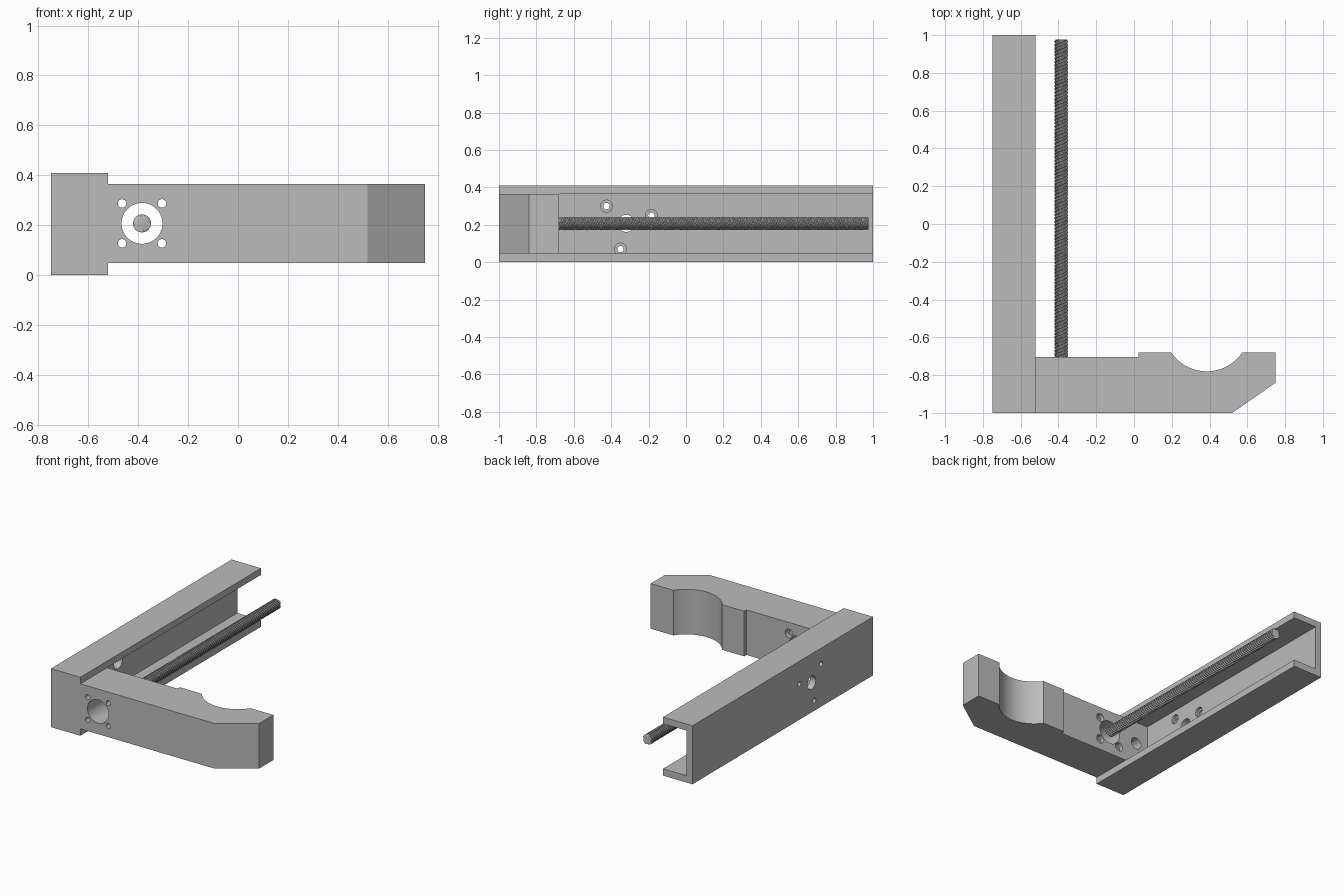
import bpy, bmesh
from math import sin, cos, pi, radians, asin
from mathutils import Vector

cube = bpy.data.objects.get("Cube")
if cube:
    bpy.data.objects.remove(cube, do_unlink=True)

grey = bpy.data.materials.new("plain grey")
grey.use_nodes = True
colour = (0.5, 0.5, 0.5, 1)
grey.diffuse_color = colour
grey.node_tree.nodes["Principled BSDF"].inputs["Base Color"].default_value = colour


def finish(name, bm):
    bmesh.ops.recalc_face_normals(bm, faces=bm.faces)
    mesh = bpy.data.meshes.new(name)
    bm.to_mesh(mesh)
    bm.free()
    mesh.materials.append(grey)
    obj = bpy.data.objects.new(name, mesh)
    bpy.context.collection.objects.link(obj)
    return obj


def select(obj):
    bpy.ops.object.select_all(action="DESELECT")
    obj.select_set(True)
    bpy.context.view_layer.objects.active = obj


def extrude(name, points, direction):
    """Closed outline pushed along a direction."""
    bm = bmesh.new()
    face = bm.faces.new([bm.verts.new(p) for p in points])
    moved = bmesh.ops.extrude_face_region(bm, geom=[face], use_keep_orig=True)
    verts = [g for g in moved["geom"] if isinstance(g, bmesh.types.BMVert)]
    bmesh.ops.translate(bm, verts=verts, vec=direction)
    return finish(name, bm)


def skin(name, rings):
    """Closed solid through a list of rings of equal length."""
    bm = bmesh.new()
    rows = [[bm.verts.new(p) for p in ring] for ring in rings]
    n = len(rows[0])
    for a, b in zip(rows, rows[1:]):
        for i in range(n):
            j = (i + 1) % n
            bm.faces.new((a[i], a[j], b[j], b[i]))
    bm.faces.new(rows[0])
    bm.faces.new(rows[-1])
    return finish(name, bm)


def drill(target, centre, axis, profile, sides=40):
    """Cut a stepped round hole; profile lists (distance along axis, radius)."""
    axis = Vector(axis)
    u = Vector((0, 0, 1))
    v = axis.cross(u)
    angles = [2 * pi * i / sides for i in range(sides)]
    cutter = skin("hole_cutter", [
        [Vector(centre) + axis * d + (u * cos(a) + v * sin(a)) * r for a in angles]
        for d, r in profile])
    cutter.hide_render = True
    mod = target.modifiers.new("hole", "BOOLEAN")
    mod.operation, mod.solver, mod.object = "DIFFERENCE", "EXACT", cutter
    select(target)
    bpy.ops.object.modifier_apply(modifier=mod.name)
    bpy.data.objects.remove(cutter, do_unlink=True)


# Channel rail, open toward +x
LEFT, LIP, WEB = -0.75, -0.522, -0.705
LOW, HIGH, TOP = 0.048, 0.364, 0.41
outline = [(LEFT, 0), (LIP, 0), (LIP, LOW), (WEB, LOW),
           (WEB, HIGH), (LIP, HIGH), (LIP, TOP), (LEFT, TOP)]
rail = extrude("channel_rail", [(x, -1, z) for x, z in outline], (0, 2, 0))

# Mounting holes in the web: plain centre hole and three counterbored ones
drill(rail, (WEB, -0.32, 0.208), (-1, 0, 0), [(-0.05, 0.046), (0.1, 0.046)])
for y, z in [(-0.425, 0.3), (-0.185, 0.25), (-0.35, 0.07)]:
    bore = 0.032 if z > 0.1 else 0.0215
    drill(rail, (WEB, y, z), (-1, 0, 0),
          [(-0.01, 0.032), (0.02, 0.032), (0.02, 0.017), (0.1, 0.017)])

# Arm with a rounded saddle, its root plugged into the rail
saddle_x, saddle_y, radius, edge = 0.385, -0.553, 0.227, -0.68
half = asin(0.188 / radius)
steps = 32
arc = [(saddle_x + radius * sin(a), saddle_y - radius * cos(a))
       for a in (half - 2 * half * i / steps for i in range(steps + 1))]
outline = [(WEB, -1), (0.52, -1), (0.75, -0.84), (0.75, edge)] + arc + [
    (0.025, edge), (0.025, -0.705), (WEB, -0.705)]
arm = extrude("saddle_arm", [(x, y, LOW) for x, y in outline], (0, 0, HIGH - LOW))

# Screw clearance hole, four counterbored bolt holes, blind hole in the root
ROD_X, ROD_Z, BACK = -0.385, 0.207, -0.705
drill(arm, (ROD_X, BACK, ROD_Z), (0, -1, 0), [(-0.05, 0.082), (0.4, 0.082)], 64)
for sx in (-1, 1):
    for sz in (-1, 1):
        drill(arm, (ROD_X + sx * 0.08, BACK, ROD_Z + sz * 0.08), (0, -1, 0),
              [(-0.05, 0.03), (0.03, 0.03), (0.03, 0.017), (0.4, 0.017)])
drill(arm, (-0.61, BACK, ROD_Z), (0, -1, 0), [(-0.05, 0.04), (0.15, 0.04)])

# Four-start lead screw: a lobed section twisted along y
START, END, LEAD = -0.705, 0.977, 0.072
CREST, ROOT = 0.036, 0.028
lobe = [CREST, CREST, CREST, ROOT, ROOT, ROOT]
section = lobe * 4
rows = 560
rings = []
for k in range(rows + 1):
    y = START + (END - START) * k / rows
    twist = 2 * pi * (y - START) / LEAD
    ring = []
    for i, r in enumerate(section):
        a = twist + 2 * pi * i / len(section)
        ring.append((ROD_X + r * sin(a), y, ROD_Z + r * cos(a)))
    rings.append(ring)
screw = skin("lead_screw", rings)

for part in (rail, arm, screw):
    select(part)
    bpy.ops.object.shade_smooth_by_angle(angle=radians(30))
